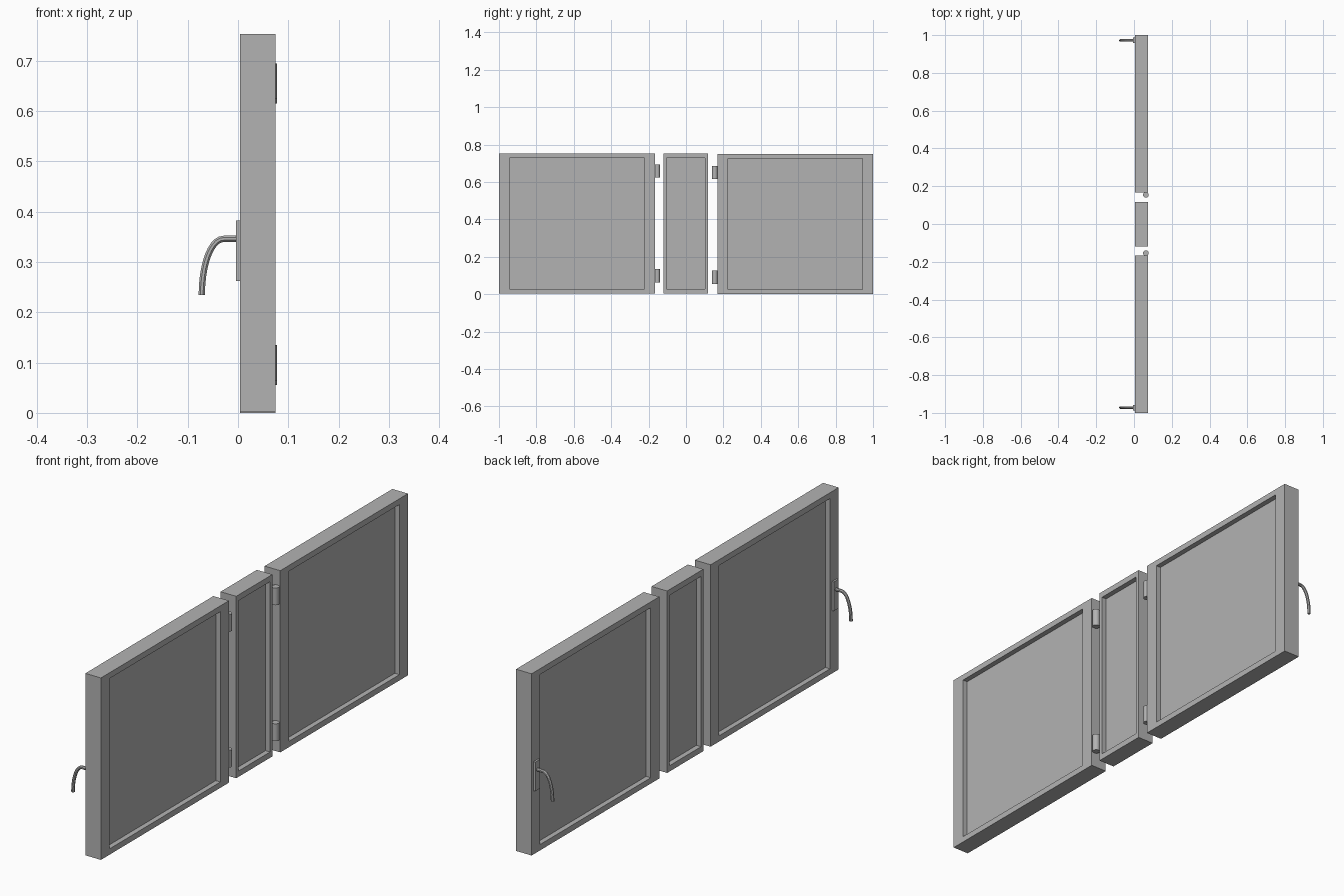
import bpy
import bmesh
import math
from mathutils import Vector

old = bpy.data.objects.get("Cube")
if old:
    bpy.data.objects.remove(old)

grey = bpy.data.materials.new("plain grey")
grey.use_nodes = True
COLOUR = (0.45, 0.45, 0.45, 1)
grey.diffuse_color = COLOUR
grey.node_tree.nodes["Principled BSDF"].inputs["Base Color"].default_value = COLOUR

BACK, FRONT = 0.004, 0.075      # panel faces along x
RECESS = 0.021                  # depth of the sunken field


def finish(name, bm):
    bmesh.ops.recalc_face_normals(bm, faces=bm.faces)
    mesh = bpy.data.meshes.new(name)
    bm.to_mesh(mesh)
    bm.free()
    mesh.materials.append(grey)
    obj = bpy.data.objects.new(name, mesh)
    bpy.context.collection.objects.link(obj)
    return obj


def loft(name, rings):
    """Skin a closed solid through rings of points, capping both ends."""
    bm = bmesh.new()
    loops = [[bm.verts.new(p) for p in ring] for ring in rings]
    for a, b in zip(loops, loops[1:]):
        for i in range(len(a)):
            j = (i + 1) % len(a)
            bm.faces.new((a[i], a[j], b[j], b[i]))
    bm.faces.new(loops[0])
    bm.faces.new(loops[-1])
    return finish(name, bm)


def framed_panel(name, y0, y1, z0, z1, side, rail=0.024):
    """Slab with a sunken rectangular field on both broad faces."""
    def rect(x, dy, dz):
        return [(x, y0 + dy, z0 + dz), (x, y1 - dy, z0 + dz),
                (x, y1 - dy, z1 - dz), (x, y0 + dy, z1 - dz)]
    return loft(name, [rect(FRONT - RECESS, side, rail), rect(FRONT, side, rail),
                       rect(FRONT, 0, 0), rect(BACK, 0, 0),
                       rect(BACK, side, rail), rect(BACK + RECESS, side, rail)])


def hinge(name, y, z, radius=0.0148, height=0.071):
    ring = [(0.063 + radius * math.cos(a), y + radius * math.sin(a))
            for a in (math.tau * i / 24 for i in range(24))]
    obj = loft(name, [[(px, py, z + s * height / 2) for px, py in ring] for s in (-1, 1)])
    bpy.ops.object.select_all(action='DESELECT')
    obj.select_set(True)
    bpy.context.view_layer.objects.active = obj
    bpy.ops.object.shade_smooth_by_angle()


def plate(name, y, z):
    """Thin mounting plate behind the lever."""
    def rect(x):
        return [(x, y + sy * 0.015, z + sz * 0.06)
                for sy, sz in ((-1, -1), (1, -1), (1, 1), (-1, 1))]
    loft(name, [rect(-0.004), rect(BACK)])


def lever(name, y, z, radius=0.0068):
    """Eight-sided bar that leaves the plate level and sweeps downwards."""
    path = [Vector((0, y, z)), Vector((-0.028, y, z))]
    for i in range(1, 11):
        a = math.pi / 2 * i / 10
        path.append(Vector((-0.028 - 0.044 * math.sin(a) ** 0.95, y,
                            z - 0.112 * (1 - math.cos(a)))))
    rings = []
    for i, p in enumerate(path):
        t = (path[min(i + 1, len(path) - 1)] - path[max(i - 1, 0)]).normalized()
        if i == len(path) - 1:
            t = Vector((0, 0, -1))
        side = Vector((0, 1, 0))
        up = t.cross(side)
        rings.append([p + radius * (math.cos(a) * side + math.sin(a) * up)
                      for a in (math.tau * (k + 0.5) / 8 for k in range(8))])
    loft(name, rings)


# Panels
framed_panel("right_door", -1, -0.166, 0.003, 0.753, 0.056)
framed_panel("left_door", 0.168, 1, 0, 0.749, 0.056)
framed_panel("centre_panel", -0.119, 0.117, 0.003, 0.753, 0.015)

# Hinge barrels and handles on each door
for label, s, drop in (("right", -1, 0), ("left", 1, 0.008)):
    for level, z in (("lower", 0.099), ("upper", 0.659)):
        hinge(f"{label}_{level}_hinge", s * 0.154, z - drop)
    plate(f"{label}_handle_plate", s * 0.972, 0.322)
    lever(f"{label}_handle_lever", s * 0.972, 0.346)
